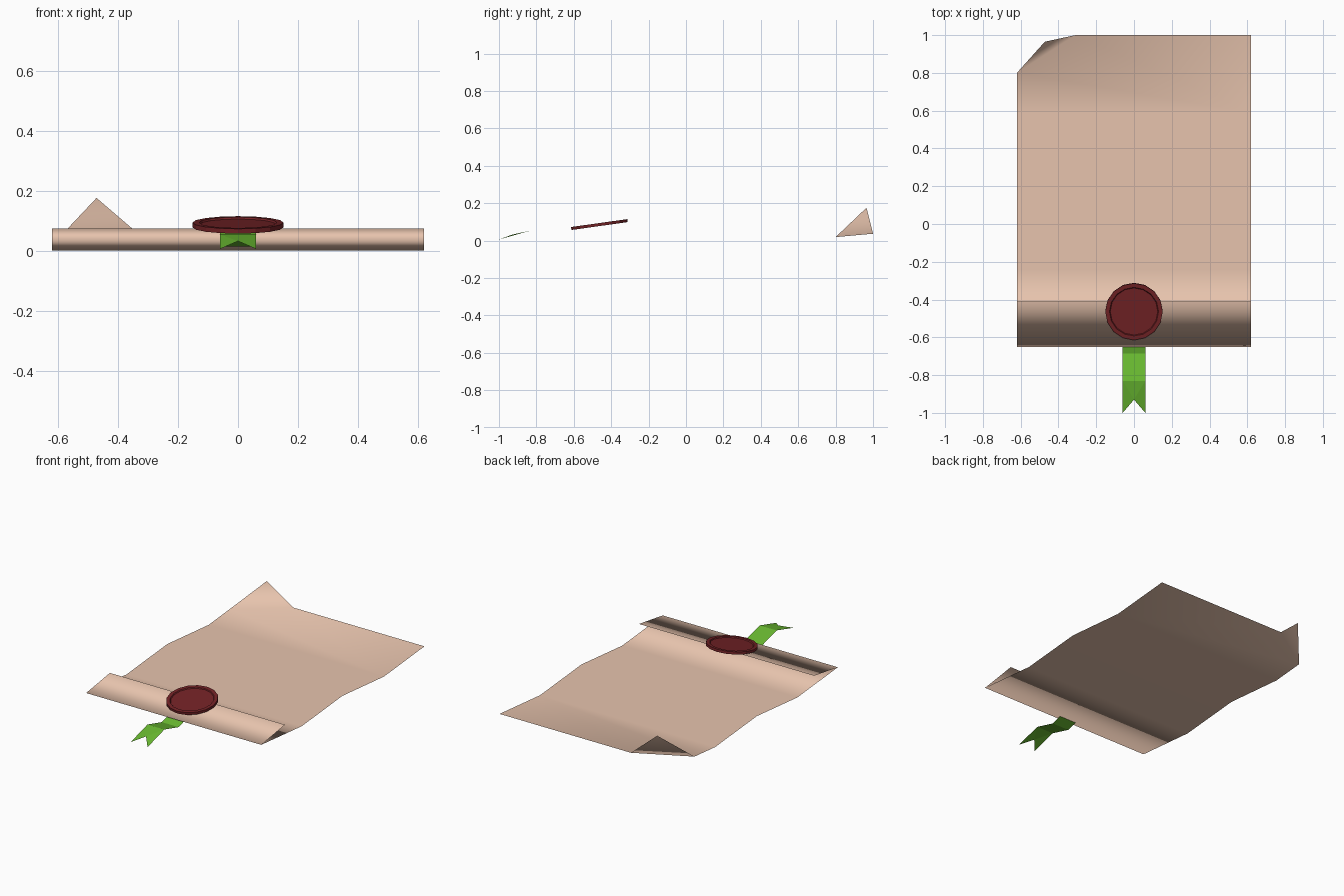
import bpy, bmesh, math
from mathutils import Matrix

if "Cube" in bpy.data.objects:
    bpy.data.objects.remove(bpy.data.objects["Cube"])


def material(name, rgb):
    m = bpy.data.materials.new(name)
    m.diffuse_color = (*rgb, 1)
    m.use_nodes = True
    m.node_tree.nodes["Principled BSDF"].inputs["Base Color"].default_value = m.diffuse_color
    return m


def finish(name, bm, mat, smooth):
    bmesh.ops.remove_doubles(bm, verts=bm.verts, dist=1e-5)
    me = bpy.data.meshes.new(name)
    bm.to_mesh(me)
    bm.free()
    me.materials.append(mat)
    for p in me.polygons:
        p.use_smooth = smooth
    ob = bpy.data.objects.new(name, me)
    bpy.context.collection.objects.link(ob)
    return ob


def strip(bm, profile, half):
    """Sweep a (y, z) profile across x, one quad per segment."""
    rows = [[bm.verts.new((s * half, y, z)) for s in (-1, 1)] for y, z in profile]
    for a, b in zip(rows, rows[1:]):
        bm.faces.new((a[0], a[1], b[1], b[0]))
    return rows


parchment = material("parchment", (0.80, 0.55, 0.42))
wax = material("wax", (0.17, 0.016, 0.019))
green = material("green", (0.14, 0.48, 0.03))

# Sheet: front edge folded over, gentle waves, one curled back corner
W = 0.62
bm = bmesh.new()
rows = strip(bm, [(-0.41, 0.074), (-0.65, 0.037), (-0.24, 0.0), (0.17, 0.037), (0.59, 0.0)], W)
for f in list(bm.faces)[:1]:
    f.normal_flip()
    f.normal_flip()
right = bm.verts.new((W, 1.0, 0.037))
fold_back = bm.verts.new((-0.31, 1.0, 0.037))
fold_side = bm.verts.new((-W, 0.80, 0.019))
tip = bm.verts.new((-0.472, 0.965, 0.176))
bm.faces.new((rows[-1][0], rows[-1][1], right, fold_back, fold_side))
bm.faces.new((fold_side, fold_back, tip))
finish("parchment_sheet", bm, parchment, True)

# Ribbon: zigzag strip ending in a swallowtail
bm = bmesh.new()
rows = strip(bm, [(-0.52, 0.064), (-0.685, 0.014), (-0.83, 0.054)], 0.06)
l, r = rows[-1]
notch = bm.verts.new((0, -0.93, 0.032))
tail_l = bm.verts.new((-0.06, -1.0, 0.006))
tail_r = bm.verts.new((0.06, -1.0, 0.006))
for f in ((l, tail_l, notch), (l, notch, r), (r, notch, tail_r)):
    bm.faces.new(f)
bmesh.ops.recalc_face_normals(bm, faces=bm.faces)
bm.normal_update()
if sum(f.normal.z for f in bm.faces) < 0:
    bmesh.ops.reverse_faces(bm, faces=bm.faces)
finish("ribbon", bm, green, False)

# Wax seal: tilted disc with a raised rim around a shallow recess
bm = bmesh.new()
bmesh.ops.create_cone(bm, cap_ends=True, segments=16, radius1=0.152, radius2=0.152, depth=0.016)
bm.normal_update()
top = max(bm.faces, key=lambda f: f.normal.z)
bmesh.ops.inset_region(bm, faces=[top], thickness=0.022)
bmesh.ops.inset_region(bm, faces=[top], thickness=0.004, depth=-0.006)
bmesh.ops.transform(bm, verts=bm.verts,
                    matrix=Matrix.Translation((0, -0.463, 0.086)) @ Matrix.Rotation(math.radians(8), 4, 'X'))
finish("wax_seal", bm, wax, False)
